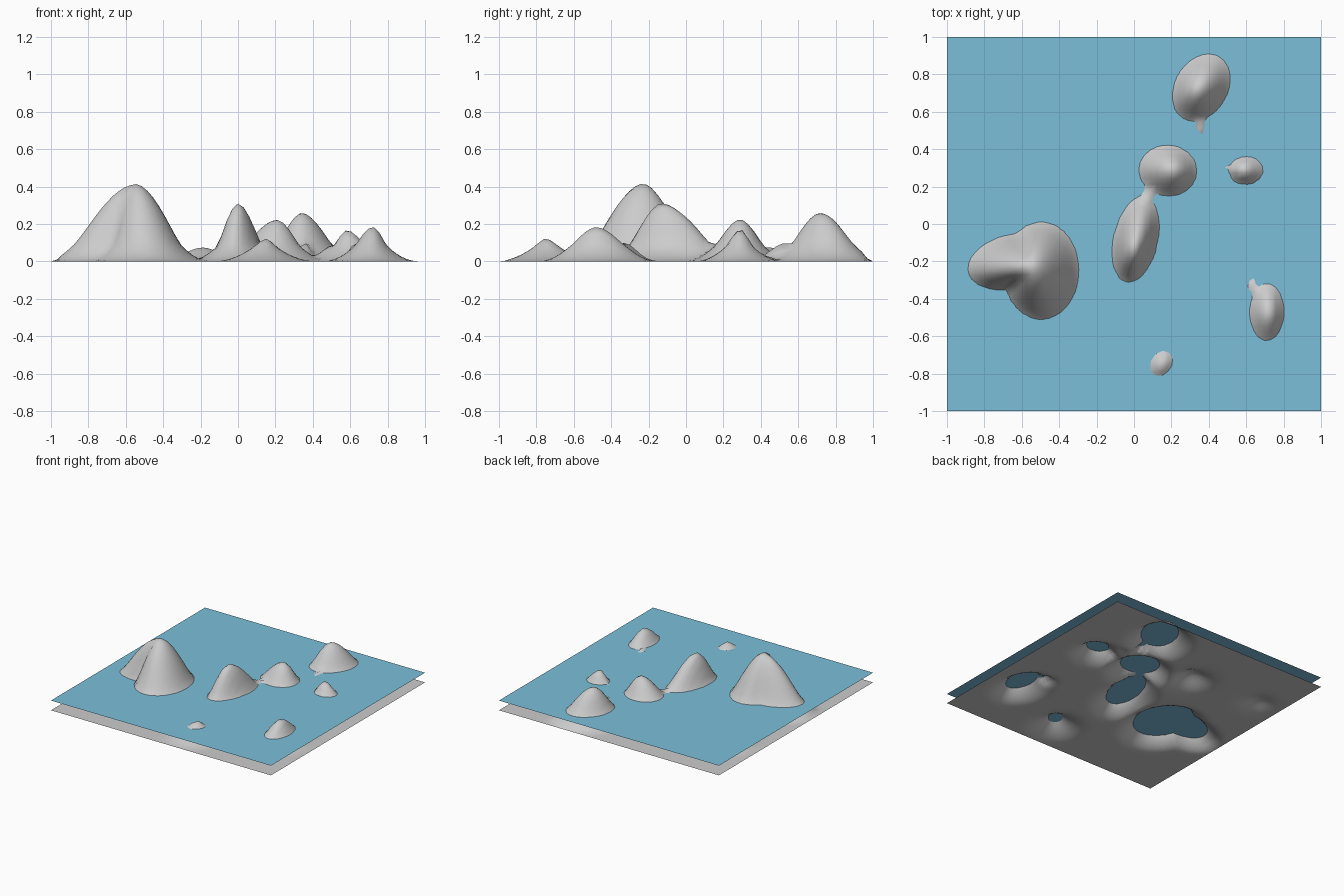
import bpy, bmesh, math

if "Cube" in bpy.data.objects:
    bpy.data.objects.remove(bpy.data.objects["Cube"])

WATER = 0.08   # sea level
N = 66         # grid divisions


def material(name, rgb):
    m = bpy.data.materials.new(name)
    m.diffuse_color = (*rgb, 1)
    m.use_nodes = True
    m.node_tree.nodes["Principled BSDF"].inputs["Base Color"].default_value = m.diffuse_color
    return m


def hill(peak, height, centre, rx, ry, tilt, skirt=.17):
    """Hill whose shoreline is a tilted ellipse, with an off-centre peak."""
    c, s = math.cos(math.radians(tilt)), math.sin(math.radians(tilt))

    def scaled(x, y):
        return (x * c + y * s) / rx, (y * c - x * s) / ry

    ox, oy = scaled(peak[0] - centre[0], peak[1] - centre[1])

    def f(x, y):
        dx, dy = x - peak[0], y - peak[1]
        r = math.hypot(dx, dy)
        if r < 1e-6:
            return height
        # distance from the peak to the shore in this direction
        ux, uy = scaled(dx / r, dy / r)
        a, b, k = ux * ux + uy * uy, ox * ux + oy * uy, ox * ox + oy * oy - 1
        shore = (-b + math.sqrt(b * b - a * k)) / a
        t = r / shore
        if t < 1:
            return WATER + (height - WATER) * (1 - t ** 1.8) ** 1.3
        return WATER * max(0, 1 - (r - shore) / skirt) ** 2
    return f


def mound(cx, cy, h, rx, ry):
    """Soft rise: saddle, spit or submerged hill."""
    return lambda x, y: h * math.exp(-((x - cx) / rx) ** 2 - ((y - cy) / ry) ** 2)


hills = [
    # large western island: main cone and west shoulder
    hill((-.55, -.23), .415, (-.495, -.25), .2, .26, 0, .15),
    hill((-.55, -.23), .415, (-.66, -.20), .235, .14, 15, .15),
    # central pair and the saddle between
    hill((0, -.13), .31, (.01, -.08), .115, .235, -12),
    hill((.21, .29), .225, (.18, .285), .155, .135, -8),
    mound(.075, .15, .1, .06, .09),
    # north island with spit
    hill((.34, .72), .26, (.36, .73), .14, .19, -30),
    mound(.355, .53, .1, .05, .11),
    # east, south-east and south islets
    hill((.58, .29), .172, (.6, .285), .09, .073, 0),
    mound(.52, .3, .09, .1, .06),
    hill((.72, -.48), .185, (.71, -.47), .09, .155, 0),
    mound(.63, -.33, .1, .05, .09),
    hill((.155, -.75), .122, (.145, -.745), .055, .07, -30, .22),
    # submerged mounds
    mound(-.19, .44, .075, .13, .13),
    mound(-.8, .5, .04, .11, .11),
    mound(.47, .4, .035, .1, .08),
]


def terrain_height(x, y):
    edge = min(1, (1 - max(abs(x), abs(y))) / .06)   # flat at the border
    return max(0, edge) * max(f(x, y) for f in hills)


def sheet(name, divisions, height, mat):
    bm = bmesh.new()
    bmesh.ops.create_grid(bm, x_segments=divisions, y_segments=divisions, size=1)
    for v in bm.verts:
        v.co.z = height(v.co.x, v.co.y)
    for f in bm.faces:
        f.smooth = True
    me = bpy.data.meshes.new(name)
    bm.to_mesh(me)
    bm.free()
    me.materials.append(mat)
    ob = bpy.data.objects.new(name, me)
    bpy.context.collection.objects.link(ob)


sheet("island_terrain", N, terrain_height, material("rock grey", (.6, .6, .6)))
sheet("water_surface", 1, lambda x, y: WATER, material("sea blue", (.2, .52, .7)))
